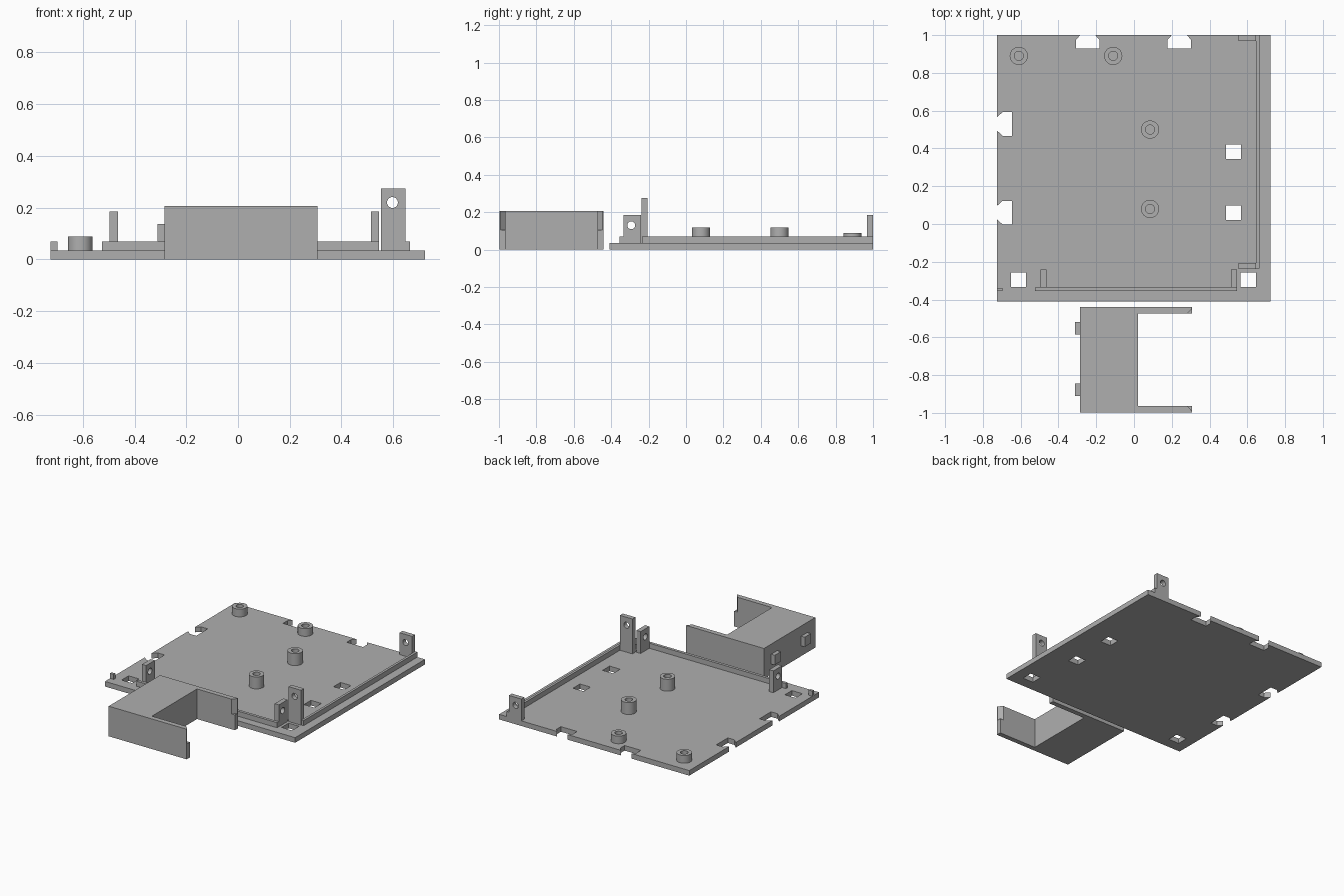
import bpy, bmesh, math
from mathutils import Matrix, Vector

if "Cube" in bpy.data.objects:
    bpy.data.objects.remove(bpy.data.objects["Cube"])

grey = bpy.data.materials.new("light grey")
grey.diffuse_color = (0.43, 0.43, 0.43, 1)
grey.use_nodes = True
grey.node_tree.nodes["Principled BSDF"].inputs["Base Color"].default_value = grey.diffuse_color


def finish(name, bm):
    bmesh.ops.recalc_face_normals(bm, faces=bm.faces)
    mesh = bpy.data.meshes.new(name)
    bm.to_mesh(mesh)
    bm.free()
    mesh.materials.append(grey)
    ob = bpy.data.objects.new(name, mesh)
    bpy.context.collection.objects.link(ob)
    return ob


def prism(name, outline, z0, z1):
    """Extrude a flat outline between two heights."""
    bm = bmesh.new()
    face = bm.faces.new([bm.verts.new((x, y, z0)) for x, y in outline])
    ext = bmesh.ops.extrude_face_region(bm, geom=[face])
    verts = [g for g in ext["geom"] if isinstance(g, bmesh.types.BMVert)]
    bmesh.ops.translate(bm, verts=verts, vec=(0, 0, z1 - z0))
    return finish(name, bm)


def box(name, x0, x1, y0, y1, z0, z1):
    return prism(name, [(x0, y0), (x1, y0), (x1, y1), (x0, y1)], z0, z1)


def rod(name, centre, axis, radius, length):
    bm = bmesh.new()
    rot = Vector((0, 0, 1)).rotation_difference(Vector(axis)).to_matrix().to_4x4()
    bmesh.ops.create_cone(bm, cap_ends=True, segments=32, radius1=radius, radius2=radius,
                          depth=length, matrix=Matrix.Translation(centre) @ rot)
    return finish(name, bm)


def cut(ob, cutter):
    """Subtract the cutter, then discard it."""
    mod = ob.modifiers.new("cut", 'BOOLEAN')
    mod.operation, mod.solver, mod.object = 'DIFFERENCE', 'EXACT', cutter
    bpy.context.view_layer.objects.active = ob
    bpy.ops.object.modifier_apply(modifier=mod.name)
    bpy.data.objects.remove(cutter)


def smooth(ob):
    bpy.ops.object.select_all(action='DESELECT')
    ob.select_set(True)
    bpy.context.view_layer.objects.active = ob
    bpy.ops.object.shade_smooth_by_angle(angle=math.radians(30))


T = 0.035   # plate thickness
LIP = 0.07  # lip height
L, R, F, B = -0.725, 0.722, -0.41, 1.0

# Base plate with clip notches in the left and back edges
outline = [(L, F), (R, F), (R, B)]
for c in (0.24, -0.245):
    outline += [(c + 0.04, B), (c + 0.062, B - 0.025), (c + 0.062, 0.928),
                (c - 0.062, 0.928), (c - 0.062, B - 0.025), (c - 0.04, B)]
outline.append((L, B))
for c in (0.53, 0.06):
    outline += [(L, c + 0.036), (L + 0.03, c + 0.063), (-0.645, c + 0.063),
                (-0.645, c - 0.063), (L + 0.03, c - 0.063), (L, c - 0.036)]
plate = prism("base_plate", outline, 0, T)
for x, y in ((-0.612, -0.296), (0.605, -0.296), (0.526, 0.06), (0.526, 0.382)):
    cut(plate, box("hole_cutter", x - 0.04, x + 0.04, y - 0.038, y + 0.038, -0.1, 0.1))

# Raised lips along the front and right edges
box("front_lip", -0.525, 0.545, -0.355, -0.335, T, LIP)
box("corner_lip", L, -0.697, -0.355, -0.338, T, LIP)
box("right_lip", 0.647, 0.664, -0.235, B, T, LIP)

# Hollow round standoffs
for i, (x, y, top) in enumerate(((-0.61, 0.89, 0.088), (-0.11, 0.89, 0.088),
                                 (0.085, 0.50, 0.117), (0.085, 0.08, 0.117))):
    h = top - T
    post = rod(f"standoff_{i + 1}", (x, y, T + h / 2), (0, 0, 1), 0.048, h)
    cut(post, rod("bore_cutter", (x, y, T + h / 2), (0, 0, 1), 0.024, h * 2))
    smooth(post)

# Upright screw tabs on the front lip
for name, x in (("front_left_tab", -0.48), ("front_right_tab", 0.53)):
    tab = box(name, x - 0.016, x + 0.016, -0.335, -0.241, T, 0.185)
    cut(tab, rod("screw_cutter", (x, -0.293, 0.13), (1, 0, 0), 0.021, 0.2))
    smooth(tab)

# Upright screw tabs on the right lip
for name, y, top in (("right_front_tab", -0.222, 0.275), ("right_back_tab", 0.984, 0.185)):
    tab = box(name, 0.552, 0.647, y - 0.016, y + 0.016, T, top)
    cut(tab, rod("screw_cutter", (0.597, y, top - 0.055), (0, 1, 0), 0.021, 0.2))
    smooth(tab)

# Separate U-shaped connector cover
H, X0, X1, X2 = 0.207, -0.285, 0.02, 0.308
Y0, Y1, W = -0.998, -0.44, 0.034
cover = prism("connector_cover", [(X0, Y0), (X2, Y0), (X2, Y0 + W), (X1, Y0 + W),
                                  (X1, Y1 - W), (X2, Y1 - W), (X2, Y1), (X0, Y1)], 0, H)
# Chamfers on the upper inner corners of the arm tips
for y, s in ((Y0, 1), (Y1, -1)):
    tip = [(X2 - 0.026, y + s * (W + 0.001)), (X2 + 0.01, y + s * (W + 0.001)),
           (X2 + 0.01, y + s * 0.006), (X2, y + s * 0.006)]
    cut(cover, prism("tip_cutter", tip, 0.105, 0.3))

# Clip nubs on the cover's closed side
for i, y in enumerate((-0.878, -0.552)):
    box(f"cover_clip_{i + 1}", -0.312, X0, y - 0.033, y + 0.033, 0.07, 0.137)
